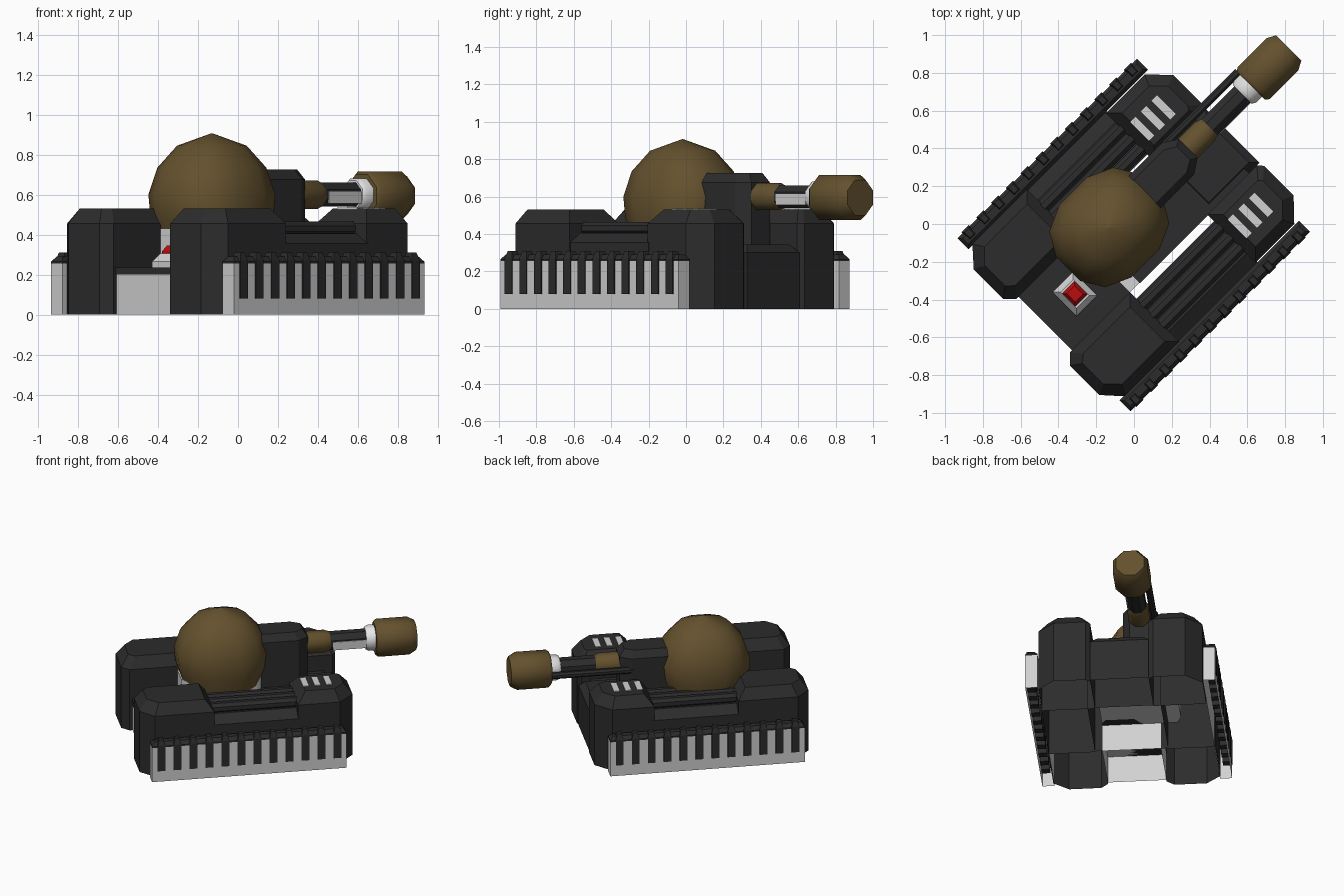
import bpy, bmesh, math
from mathutils import Matrix

if "Cube" in bpy.data.objects:
    bpy.data.objects.remove(bpy.data.objects["Cube"])

# Local frame: x forward, y left; the whole vehicle is turned 45 degrees
TURN = Matrix.Rotation(math.radians(45), 4, 'Z')
HULL = -0.04      # hull centre line
GUN = 0.08        # turret centre line


def mat(name, rgb):
    m = bpy.data.materials.new(name)
    m.diffuse_color = (*rgb, 1)
    m.use_nodes = True
    m.node_tree.nodes["Principled BSDF"].inputs["Base Color"].default_value = m.diffuse_color
    return m


DARK = mat("charcoal", (0.025, 0.025, 0.026))
GREY = mat("light_grey", (0.64, 0.64, 0.64))
WHITE = mat("off_white", (0.8, 0.8, 0.8))
BROWN = mat("bronze_brown", (0.127, 0.083, 0.027))
RED = mat("red", (0.48, 0.004, 0.004))


def loft(name, rings, material, smooth=0):
    """Skin a stack of equal-length point rings; shells standing on the ground are open below."""
    bm = bmesh.new()
    rows = [[bm.verts.new(p) for p in r] for r in rings]
    n = len(rows[0])
    for a, b in zip(rows, rows[1:]):
        for i in range(n):
            j = (i + 1) % n
            bm.faces.new((a[i], a[j], b[j], b[i]))
    bm.faces.new(rows[0])
    bm.faces.new(rows[-1])
    bmesh.ops.recalc_face_normals(bm, faces=bm.faces)
    floor = [f for f in bm.faces if all(v.co.z < 0.001 for v in f.verts)]
    bmesh.ops.delete(bm, geom=floor, context='FACES_ONLY')
    me = bpy.data.meshes.new(name)
    bm.to_mesh(me)
    bm.free()
    me.materials.append(material)
    me.transform(TURN)
    ob = bpy.data.objects.new(name, me)
    bpy.context.collection.objects.link(ob)
    if smooth:
        bpy.ops.object.select_all(action='DESELECT')
        bpy.context.view_layer.objects.active = ob
        ob.select_set(True)
        bpy.ops.object.shade_smooth_by_angle(angle=math.radians(smooth))
    return ob


def prism(name, poly, levels, material, side=1, centre=HULL):
    """Upright block from a footprint; levels are (z, inset)."""
    xs, ys = [p[0] for p in poly], [p[1] for p in poly]
    cx, cy = (min(xs) + max(xs)) / 2, (min(ys) + max(ys)) / 2
    hx, hy = (max(xs) - min(xs)) / 2, (max(ys) - min(ys)) / 2
    rings = [[(cx + (x - cx) * (1 - d / hx),
               centre + side * (cy + (y - cy) * (1 - d / hy)), z)
              for x, y in poly] for z, d in levels]
    return loft(name, rings, material)


def rect(x0, x1, y0, y1):
    return [(x0, y0), (x1, y0), (x1, y1), (x0, y1)]


def box(name, x0, x1, y0, y1, z0, z1, material, side=1, centre=HULL):
    return prism(name, rect(x0, x1, y0, y1), [(z0, 0), (z1, 0)], material, side, centre)


def tube(name, y, z, stations, material, n=8, smooth=0):
    """Lengthwise round part; stations are (x, apothem)."""
    k = 1 / math.cos(math.pi / n)
    ang = [(i + 0.5) * 2 * math.pi / n for i in range(n)]
    return loft(name, [[(x, y + r * k * math.cos(a), z + r * k * math.sin(a))
                        for a in ang] for x, r in stations], material, smooth)


for s, tag in ((1, "left"), (-1, "right")):
    # Chamfered hull blocks
    prism("rear_block_" + tag,
          [(-0.27, 0.20), (-0.27, 0.57), (-0.68, 0.57), (-0.77, 0.47),
           (-0.77, 0.25), (-0.72, 0.20)],
          [(0, 0), (0.455, 0), (0.53, 0.055)], DARK, s)
    prism("front_block_" + tag,
          [(0.31, 0.20), (0.68, 0.20), (0.705, 0.23), (0.705, 0.45),
           (0.60, 0.56), (0.31, 0.56)],
          [(0, 0), (0.455, 0), (0.53, 0.06)], DARK, s)
    # Low middle section with sloped shoulder and pipes
    sec = [(0.25, 0), (0.565, 0), (0.565, 0.355), (0.49, 0.405), (0.25, 0.38)]
    loft("mid_section_" + tag,
         [[(x, HULL + s * y, z) for y, z in sec] for x in (-0.28, 0.32)], DARK)
    for i in range(3):
        tube(f"pipe_{i}_{tag}", HULL + s * (0.295 + 0.075 * i), 0.43,
             [(-0.3, 0.035), (0.36, 0.035)], DARK)
    # Stripes on the front block
    for i in range(3):
        x = 0.387 + 0.08 * i
        box(f"stripe_{i}_{tag}", x - 0.021, x + 0.021, 0.295, 0.435,
            0.527, 0.536, GREY, s)
    # Track skirt, top rail and cleats
    box("track_" + tag, -0.715, 0.63, 0.565, 0.648, 0, 0.255, GREY, s)
    prism("track_rail_" + tag, rect(-0.715, 0.63, 0.565, 0.648),
          [(0.255, 0), (0.265, 0), (0.29, 0.02)], DARK, s)
    for i in range(12):
        x = -0.65 + 0.1105 * i
        prism(f"cleat_{i}_{tag}", rect(x - 0.027, x + 0.027, 0.59, 0.654),
              [(0.08, 0), (0.27, 0), (0.31, 0.012)], DARK, s)

# Centre hull: rear box, decks and front plate
box("rear_box", -0.70, -0.27, -0.2, 0.2, 0, 0.20, GREY)
box("rear_deck", -0.705, -0.20, -0.2, 0.2, 0.20, 0.235, DARK)
box("belly", -0.27, 0.30, -0.2, 0.2, 0.20, 0.24, GREY)
box("mid_deck", -0.20, 0.62, -0.205, 0.205, 0.24, 0.34, DARK)
prism("front_plate", rect(0.32, 0.70, -0.2, 0.2),
      [(0, 0), (0.30, 0), (0.345, 0.04)], DARK)

# Red button on its flared base
prism("button_base", rect(-0.56, -0.405, -0.09, 0.09),
      [(0.235, 0), (0.265, 0), (0.305, 0.03)], GREY)
prism("button", rect(-0.528, -0.437, -0.048, 0.048),
      [(0.30, 0), (0.318, 0), (0.345, 0.016)], RED)


# Turret: grey collar and faceted dome whose skirt hangs lower at the sides
def oval(rx, ry, z, droop=0, cx=-0.105, n=12):
    def f(c):
        return math.copysign(abs(c) ** 0.82, c)
    return [(cx + rx * f(math.cos(a)), GUN + ry * f(math.sin(a)),
             z - droop * abs(math.sin(a)) ** 3)
            for a in ((i + 0.5) * 2 * math.pi / n for i in range(n))]


loft("turret_collar", [oval(0.295, 0.23, z) for z in (0.20, 0.43)], GREY)
profile = [(0.88, 0.415, 0.075), (0.97, 0.50, 0.03), (1.0, 0.60, 0),
           (0.86, 0.735, 0), (0.55, 0.845, 0), (0.01, 0.907, 0)]
loft("turret_dome", [oval(0.318 * r, 0.278 * r, z, d) for r, z, d in profile],
     BROWN, smooth=50)

# Gun housing
prism("gun_housing",
      [(0.10, -0.12), (0.41, -0.12), (0.485, -0.07), (0.485, 0.07),
       (0.41, 0.12), (0.10, 0.12)],
      [(0.33, 0), (0.675, 0), (0.725, 0.035)], DARK, centre=GUN)

# Barrel along the gun line
tube("barrel_collar", GUN, 0.60, [(0.46, 0.072), (0.61, 0.072), (0.645, 0.06)],
     BROWN, smooth=50)
tube("barrel", GUN, 0.60, [(0.60, 0.06), (0.95, 0.06)], DARK)
box("barrel_panel", 0.66, 0.89, -0.065, -0.058, 0.555, 0.615, GREY, centre=GUN)
tube("barrel_ring", GUN, 0.60, [(0.89, 0.07), (0.91, 0.082), (0.98, 0.082)],
     WHITE, smooth=50)
tube("muzzle", GUN, 0.595,
     [(0.955, 0.105), (0.975, 0.12), (1.19, 0.12), (1.238, 0.095)], BROWN, smooth=50)
tube("side_rod", GUN + 0.1, 0.585, [(0.40, 0.022), (0.96, 0.022)], DARK)
